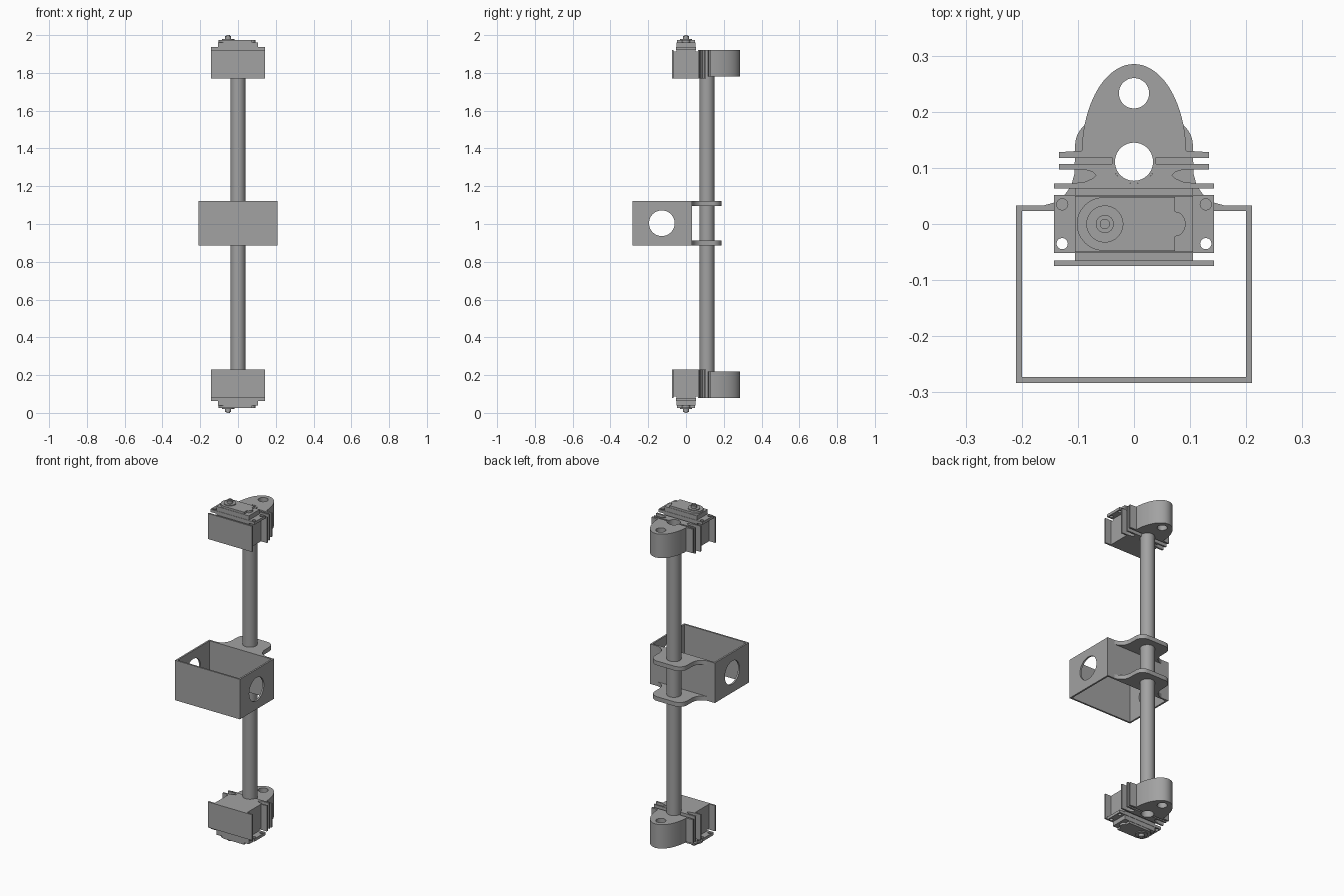
import bpy, bmesh
from math import sin, cos, radians
from mathutils import Matrix

if "Cube" in bpy.data.objects:
    bpy.data.objects.remove(bpy.data.objects["Cube"])

grey = bpy.data.materials.new("plain_grey")
grey.use_nodes = True
COLOUR = (0.36, 0.36, 0.36, 1)
grey.diffuse_color = COLOUR
grey.node_tree.nodes["Principled BSDF"].inputs["Base Color"].default_value = COLOUR

TUBE_Y, TUBE_R = 0.111, 0.039
parts = []


def arc(cx, cy, rx, ry, a0, a1, n=32):
    steps = [radians(a0 + (a1 - a0) * i / n) for i in range(n + 1)]
    return [(cx + rx * cos(a), cy + ry * sin(a)) for a in steps]


def circle(cx, cy, r, n=48):
    return arc(cx, cy, r, r, 0, 360, n)[:-1]


def rect(x0, x1, y0, y1):
    return [(x0, y0), (x1, y0), (x1, y1), (x0, y1)]


def mirrored(half):
    return half + [(-x, y) for x, y in reversed(half)]


def extrude(name, outline, lo, hi, holes=(), along_x=False):
    """Extrude a flat outline with holes along z, or along x for (y, z) outlines."""
    curve = bpy.data.curves.new(name, 'CURVE')
    curve.dimensions, curve.fill_mode = '2D', 'BOTH'
    curve.extrude = (hi - lo) / 2
    for loop in (outline, *holes):
        spline = curve.splines.new('POLY')
        spline.points.add(len(loop) - 1)
        for point, (u, v) in zip(spline.points, loop):
            point.co = (u, v, 0, 1)
        spline.use_cyclic_u = True
    temp = bpy.data.objects.new(name + "_outline", curve)
    bpy.context.collection.objects.link(temp)
    graph = bpy.context.evaluated_depsgraph_get()
    mesh = bpy.data.meshes.new_from_object(temp.evaluated_get(graph))
    bpy.data.objects.remove(temp)
    mesh.transform(Matrix.Translation((0, 0, (lo + hi) / 2)))
    if along_x:
        mesh.transform(Matrix(((0, 0, 1, 0), (1, 0, 0, 0), (0, 1, 0, 0), (0, 0, 0, 1))))
    bm = bmesh.new()
    bm.from_mesh(mesh)
    bmesh.ops.remove_doubles(bm, verts=bm.verts, dist=0.00005)
    bmesh.ops.recalc_face_normals(bm, faces=bm.faces)
    bm.to_mesh(mesh)
    bm.free()
    mesh.materials.clear()
    mesh.materials.append(grey)
    obj = bpy.data.objects.new(name, mesh)
    bpy.context.collection.objects.link(obj)
    parts.append(obj)


# Long hollow tube
extrude("tube", circle(0, TUBE_Y, TUBE_R), 0.08, 1.92, [circle(0, TUBE_Y, 0.034)])

# Middle box, open above and below, with a round hole in each side
Z0, Z1 = 0.887, 1.121
extrude("box_front", rect(-0.21, 0.21, -0.283, -0.273), Z0, Z1)
extrude("box_back", rect(-0.21, 0.21, 0.023, 0.033), Z0, Z1)
for side, x in (("left", 0.2), ("right", -0.21)):
    extrude("box_side_" + side, rect(-0.273, 0.023, Z0, Z1), x, x + 0.01,
            [circle(-0.128, 1.004, 0.068)], along_x=True)

# Flared lugs that hold the box on the tube
lug = mirrored([(0.18, 0.028), (0.165, 0.032), (0.143, 0.038), (0.125, 0.05),
                (0.112, 0.068), (0.106, 0.09), (0.105, 0.14)]
               + arc(0.055, 0.14, 0.05, 0.048, 10, 90, 10))
for name, z in (("lower_lug", Z0), ("upper_lug", Z1 - 0.025)):
    extrude(name, lug, z, z + 0.025, [circle(0, TUBE_Y, TUBE_R)])

# Clamp halves around the tube
neck = mirrored([(0.105, 0.066), (0.105, 0.073), (0.088, 0.075), (0.074, 0.081),
                 (0.068, 0.087), (0.074, 0.093), (0.088, 0.097),
                 (0.134, 0.097), (0.134, 0.107)]
                + arc(0, TUBE_Y, TUBE_R, TUBE_R, -6, -90, 16)[:-1])
cap = ([(0.134, 0.118), (0.134, 0.128)]
       + arc(0, 0.125, 0.093, 0.16, 2, 178, 40)
       + [(-0.134, 0.128), (-0.134, 0.118)]
       + arc(0, TUBE_Y, TUBE_R, TUBE_R, 170, 10))

# Motor details
SHAFT_X = -0.052
screw_holes = [circle(x, y, 0.01, 20) for x in (-0.128, 0.128) for y in (-0.035, 0.035)]
gear_cover = (arc(SHAFT_X, 0, 0.05, 0.048, 90, 270, 24)
              + [(0.073, -0.048), (0.073, -0.022)]
              + arc(0.073, 0, 0.019, 0.022, -80, 80, 12)
              + [(0.073, 0.022), (0.073, 0.048)])

end_parts = [
    ("holder_body", rect(-0.105, 0.105, -0.066, 0.064), 1.77, 1.912, ()),
    ("holder_front_plate", rect(-0.143, 0.143, -0.075, -0.065), 1.77, 1.92, ()),
    ("holder_back_plate", rect(-0.143, 0.143, 0.063, 0.072), 1.77, 1.92, ()),
    ("clamp_neck", neck, 1.77, 1.92, ()),
    ("clamp_cap", cap, 1.781, 1.921, [circle(0, 0.233, 0.027)]),
    ("motor_flange", rect(-0.143, 0.143, -0.052, 0.052), 1.92, 1.936, screw_holes),
    ("motor_case", rect(-0.105, 0.105, -0.05, 0.05), 1.91, 1.962, ()),
    ("motor_gear_cover", gear_cover, 1.96, 1.974, ()),
    ("motor_collar", circle(SHAFT_X, 0, 0.033), 1.97, 1.979, ()),
    ("motor_shaft", circle(SHAFT_X, 0, 0.016, 32), 1.975, 1.994, ()),
    ("motor_screw", circle(SHAFT_X, 0, 0.009, 24), 1.99, 2.0, ()),
]

# The lower end repeats the upper end upside down
for name, outline, lo, hi, holes in end_parts:
    extrude("upper_" + name, outline, lo, hi, holes)
    extrude("lower_" + name, outline, 2 - hi, 2 - lo, holes)

# Smooth the round walls and keep the edges sharp
bpy.ops.object.select_all(action='DESELECT')
for obj in parts:
    obj.select_set(True)
bpy.context.view_layer.objects.active = parts[0]
bpy.ops.object.shade_smooth_by_angle(angle=radians(30))
